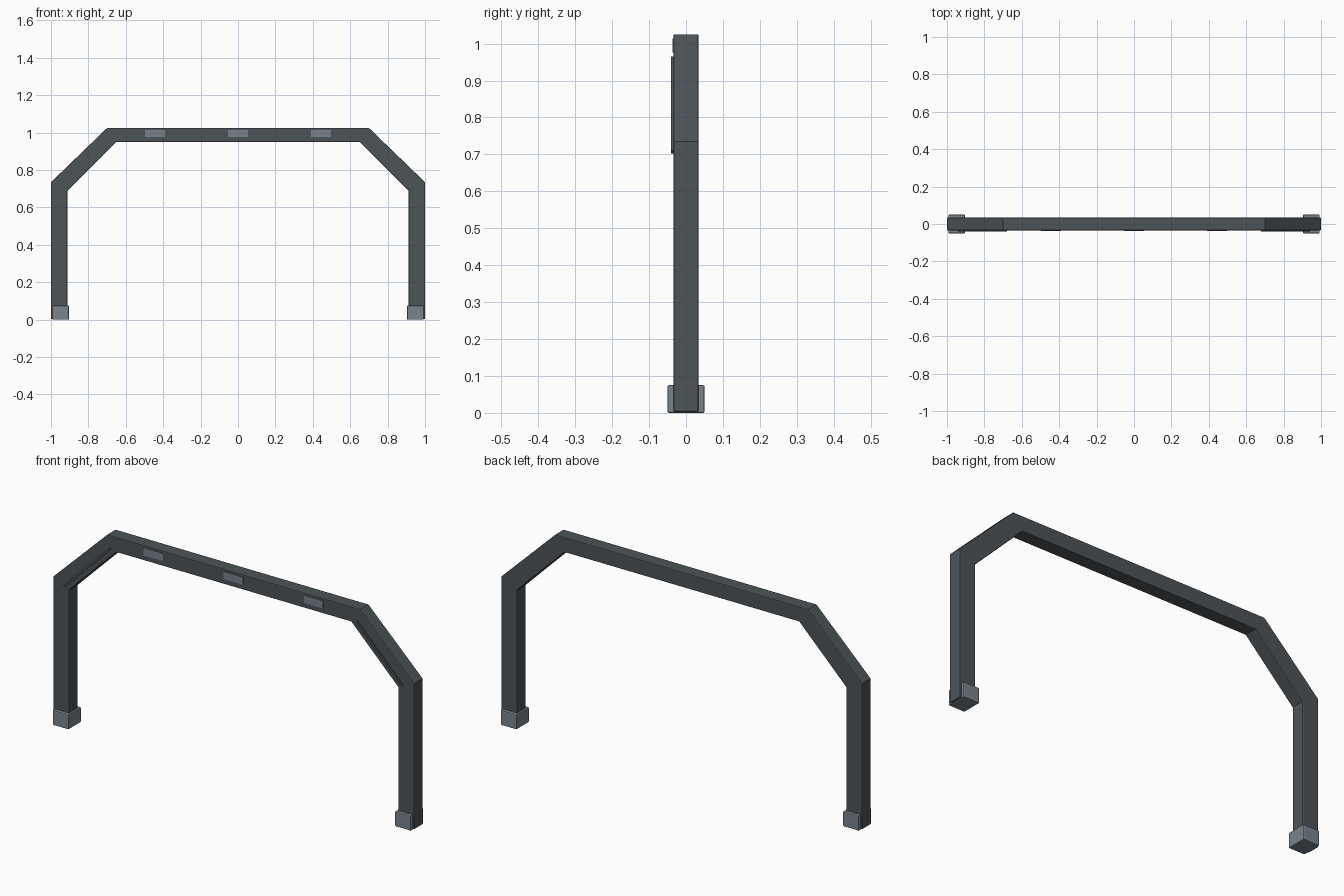
import bpy, bmesh, math

if "Cube" in bpy.data.objects:
    bpy.data.objects.remove(bpy.data.objects["Cube"])


def material(name, rgb):
    m = bpy.data.materials.new(name)
    m.diffuse_color = (*rgb, 1.0)
    m.use_nodes = True
    m.node_tree.nodes["Principled BSDF"].inputs["Base Color"].default_value = m.diffuse_color
    return m


DARK = material("dark steel", (0.075, 0.088, 0.097))
LIGHT = material("light steel", (0.19, 0.23, 0.265))


def finish(name, bm, mat, bevel):
    bmesh.ops.recalc_face_normals(bm, faces=bm.faces)
    me = bpy.data.meshes.new(name)
    bm.to_mesh(me)
    bm.free()
    ob = bpy.data.objects.new(name, me)
    bpy.context.collection.objects.link(ob)
    me.materials.append(mat)
    if bevel:
        b = ob.modifiers.new("bevel", "BEVEL")
        b.width = bevel
        b.segments = 2
        b.limit_method = 'ANGLE'
        b.angle_limit = math.radians(60)
    return ob


def box(name, centre, size, mat, bevel=0.0, tilt=0.0):
    bm = bmesh.new()
    bmesh.ops.create_cube(bm, size=1.0)
    for v in bm.verts:
        v.co = [c * s for c, s in zip(v.co, size)]
    ob = finish(name, bm, mat, bevel)
    ob.location = centre
    ob.rotation_euler[1] = tilt
    return ob


# Arched bar: mirrored outline in the xz plane, extruded along y
outer = [(-1.0, 0.003), (-1.0, 0.735), (-0.70, 1.025)]
inner = [(-0.65, 0.95), (-0.912, 0.69), (-0.912, 0.003)]
flip = lambda pts: [(-x, z) for x, z in reversed(pts)]
outline = outer + flip(outer) + flip(inner) + inner
bm = bmesh.new()
face = bm.faces.new([bm.verts.new((x, -0.034, z)) for x, z in outline])
ext = bmesh.ops.extrude_face_region(bm, geom=[face])
bmesh.ops.translate(bm, vec=(0, 0.068, 0),
                    verts=[g for g in ext["geom"] if isinstance(g, bmesh.types.BMVert)])
finish("arch_bar", bm, DARK, 0.004)

# Feet and diagonal trim strips on both sides
for side, label in ((-1, "left"), (1, "right")):
    box(label + "_foot", (side * 0.948, 0, 0.0375), (0.088, 0.1, 0.075), LIGHT, 0.004)
    box(label + "_trim_strip", (side * 0.809, -0.0355, 0.834), (0.36, 0.009, 0.011),
        DARK, 0.0, side * math.radians(45))

# Small plates on the front of the top bar
for i, x in enumerate((-0.444, 0.0, 0.444)):
    box(f"front_plate_{i + 1}", (x, -0.034, 0.995), (0.107, 0.006, 0.038), LIGHT)
